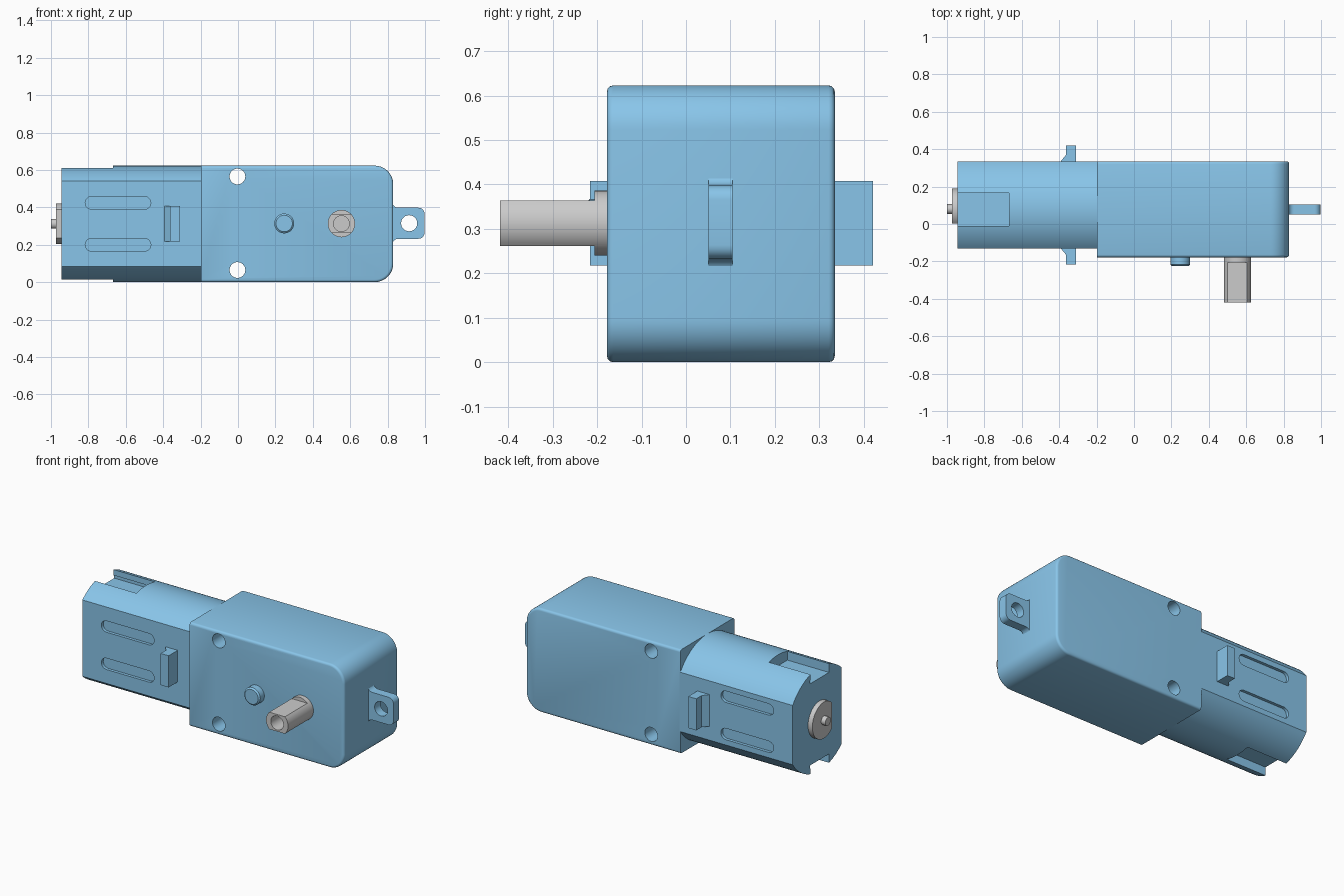
import bpy, bmesh
from math import sin, cos, pi, radians, sqrt, acos

if "Cube" in bpy.data.objects:
    bpy.data.objects.remove(bpy.data.objects["Cube"])

CY, CZ = 0.08, 0.312          # motor axis (y, z)
blue = bpy.data.materials.new("blue_plastic")
blue.diffuse_color = (0.25, 0.56, 0.82, 1)
blue.use_nodes = True
blue.node_tree.nodes["Principled BSDF"].inputs["Base Color"].default_value = blue.diffuse_color


def arc(cx, cy, r, a0, a1, n=12):
    return [(cx + r * cos(radians(a0 + (a1 - a0) * i / n)),
             cy + r * sin(radians(a0 + (a1 - a0) * i / n))) for i in range(n + 1)]


def circle(cx, cy, r, n=40):
    return arc(cx, cy, r, 0, 360, n)[:-1]


def loft(name, rings, mat=None):
    """Skin a list of equal-length 3D rings and cap both ends."""
    bm = bmesh.new()
    vs = [[bm.verts.new(p) for p in ring] for ring in rings]
    n = len(vs[0])
    for a, b in zip(vs, vs[1:]):
        for i in range(n):
            bm.faces.new((a[i], a[(i + 1) % n], b[(i + 1) % n], b[i]))
    bm.faces.new(vs[0])
    bm.faces.new(vs[-1])
    bmesh.ops.recalc_face_normals(bm, faces=bm.faces)
    me = bpy.data.meshes.new(name)
    bm.to_mesh(me)
    bm.free()
    ob = bpy.data.objects.new(name, me)
    bpy.context.collection.objects.link(ob)
    if mat:
        me.materials.append(mat)
    return ob


def prism(name, pts, axis, a, b, mat=None):
    put = {'X': lambda p, t: (t, p[0], p[1]),
           'Y': lambda p, t: (p[0], t, p[1]),
           'Z': lambda p, t: (p[0], p[1], t)}[axis]
    return loft(name, [[put(p, t) for p in pts] for t in (a, b)], mat)


def turned(name, cx, cz, steps, mat=None):
    """Round part along y from (radius, y) steps."""
    return loft(name, [[(x, y, z) for x, z in circle(cx, cz, r)] for r, y in steps], mat)


def box(name, x, y, z):
    return prism(name, [(x[0], y[0]), (x[1], y[0]), (x[1], y[1]), (x[0], y[1])], 'Z', *z)


def activate(ob):
    bpy.ops.object.select_all(action='DESELECT')
    ob.select_set(True)
    bpy.context.view_layer.objects.active = ob


def cut(ob, cutters):
    activate(ob)
    for c in cutters:
        m = ob.modifiers.new("cut", 'BOOLEAN')
        m.operation, m.solver, m.object = 'DIFFERENCE', 'EXACT', c
        bpy.ops.object.modifier_apply(modifier=m.name)
        bpy.data.objects.remove(c)


# Gearbox: rounded right end, softened front and back rims, two through holes
outline = [(-0.197, 0)] + arc(0.73, 0.1, 0.1, -90, 0) + arc(0.73, 0.523, 0.1, 0, 90) + [(-0.197, 0.623)]
gearbox = prism("gearbox", outline, 'Y', -0.178, 0.335, blue)
bm = bmesh.new()
bm.from_mesh(gearbox.data)
rim = [e for e in bm.edges if abs(e.verts[0].co.y - e.verts[1].co.y) < 1e-4
       and max(v.co.x for v in e.verts) > -0.19]
bmesh.ops.bevel(bm, geom=rim, offset=0.014, segments=3, profile=0.5, affect='EDGES')
bm.to_mesh(gearbox.data)
bm.free()
cut(gearbox, [prism("hole_cutter", circle(-0.003, z, 0.042), 'Y', -0.5, 0.5) for z in (0.565, 0.065)])

# Motor housing: cylinder with two flats, end notches and long slots
R, Y0, Y1 = 0.311, -0.13, 0.335
a_front = acos((Y0 - CY) / R) * 180 / pi
a_back = acos((Y1 - CY) / R) * 180 / pi
section = arc(CY, CZ, R, a_back, a_front, 28) + arc(CY, CZ, R, -a_front, -a_back, 28)
housing = prism("motor_housing", section, 'X', -0.943, -0.19, blue)
cutters = []
for s in (1, -1):
    z = sorted((CZ + s * 0.245, CZ + s * 0.5))
    cutters.append(box("notch_cutter", (-1.1, -0.667), (-0.01, 0.165), z))
    lip = sorted((CZ + s * 0.245, CZ + s * 0.265))
    cutters.append(box("undercut_cutter", (-1.1, -0.667), (0.15, 0.172), lip))
    zs = CZ + s * 0.112
    slot = arc(-0.5, zs, 0.034, -90, 90, 10) + arc(-0.783, zs, 0.034, 90, 270, 10)
    for ya, yb in ((Y0 - 0.1, Y0 + 0.018), (Y1 - 0.018, Y1 + 0.1)):
        cutters.append(prism("slot_cutter", slot, 'Y', ya, yb))
cut(housing, cutters)

# Strap clips on both flats
hook = [(-0.31, -0.02), (-0.31, 0.086), (-0.363, 0.086), (-0.363, 0.035), (-0.392, 0.0), (-0.392, -0.02)]
for name, y, s in (("front_clip", Y0, -1), ("back_clip", Y1, 1)):
    prism(name, [(px, y + s * d) for px, d in hook], 'Z', 0.218, 0.408, blue)

# Mounting tab with flared root and hole
lower = arc(0.856, 0.202, 0.03, 180, 90, 6) + arc(0.965, 0.264, 0.032, -90, 0, 6)
tab_pts = [(0.81, 0.202)] + lower
tab_pts += [(x, 2 * 0.315 - z) for x, z in reversed(tab_pts)]
tab = prism("mounting_tab", tab_pts, 'Y', 0.051, 0.105, blue)
cut(tab, [prism("tab_hole_cutter", circle(0.915, 0.315, 0.043), 'Y', -0.2, 0.4)])

# Locating peg on the front
turned("locating_peg", 0.247, 0.314,
       [(0.053, -0.16), (0.053, -0.217), (0.044, -0.225)], blue)

# Output shaft: round collar, double flats, bored end
SX, SZ, SR, flat = 0.553, 0.313, 0.073, 0.051
shaft = turned("output_shaft", SX, SZ, [(SR, -0.15), (SR, -0.419)])
cut(shaft, [box("flat_cutter", (0.4, 0.7), (-0.6, -0.206), z)
            for z in ((SZ + flat, 0.5), (0.1, SZ - flat))]
    + [prism("bore_cutter", circle(SX, SZ, 0.042), 'Y', -0.6, -0.3)])

# Motor end cap with one flat, and the rear shaft tip
half = acos((0.003 - CY) / 0.109) * 180 / pi
prism("motor_end_cap", arc(CY, CZ, 0.109, -half, half, 36), 'X', -0.972, -0.93)
prism("rear_shaft_tip", circle(CY, CZ, 0.026, 24), 'X', -1.0, -0.96)

for ob in list(bpy.context.collection.objects):
    activate(ob)
    bpy.ops.object.shade_smooth_by_angle(angle=radians(32))
